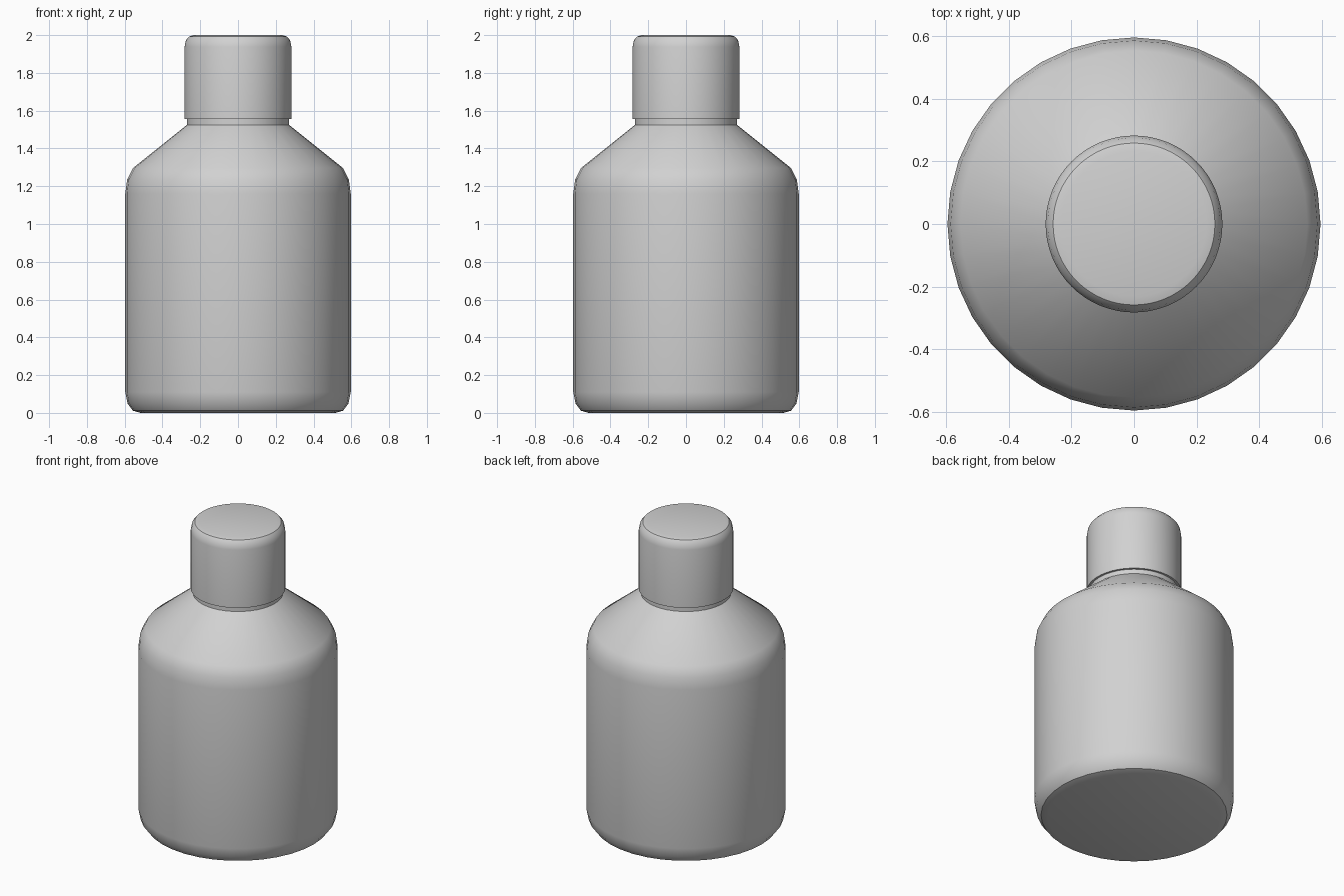
import bpy, bmesh, math

if "Cube" in bpy.data.objects:
    bpy.data.objects.remove(bpy.data.objects["Cube"])


def material(name, rgb):
    m = bpy.data.materials.new(name)
    m.diffuse_color = (*rgb, 1.0)
    m.use_nodes = True
    m.node_tree.nodes["Principled BSDF"].inputs["Base Color"].default_value = m.diffuse_color
    return m


def lathe(name, profile, sides, mat):
    """Solid of revolution around z from (radius, height) points, capped at both ends."""
    bm = bmesh.new()
    rings = []
    for r, z in profile:
        rings.append([bm.verts.new((r * math.cos(2 * math.pi * i / sides),
                                    r * math.sin(2 * math.pi * i / sides), z))
                      for i in range(sides)])
    for a, b in zip(rings, rings[1:]):
        for i in range(sides):
            j = (i + 1) % sides
            bm.faces.new((a[i], a[j], b[j], b[i]))
    bm.faces.new(rings[0][::-1])
    bm.faces.new(rings[-1])
    mesh = bpy.data.meshes.new(name)
    bm.to_mesh(mesh)
    bm.free()
    mesh.materials.append(mat)
    ob = bpy.data.objects.new(name, mesh)
    bpy.context.collection.objects.link(ob)
    bpy.ops.object.select_all(action='DESELECT')
    ob.select_set(True)
    bpy.context.view_layer.objects.active = ob
    bpy.ops.object.shade_smooth_by_angle(angle=math.radians(30))
    return ob


grey = material("light grey", (0.64, 0.64, 0.64))

# Bottle body with rounded base, rounded shoulder and short neck
lathe("bottle_body", [
    (0.516, 0.0), (0.557, 0.012), (0.585, 0.05), (0.597, 0.11),
    (0.597, 1.16), (0.587, 1.235), (0.555, 1.297),
    (0.27, 1.525), (0.27, 1.57)], 36, grey)

# Screw cap with rounded top edge
lathe("cap", [
    (0.283, 1.555), (0.283, 1.938), (0.276, 1.973),
    (0.259, 1.993), (0.232, 2.0)], 64, grey)
